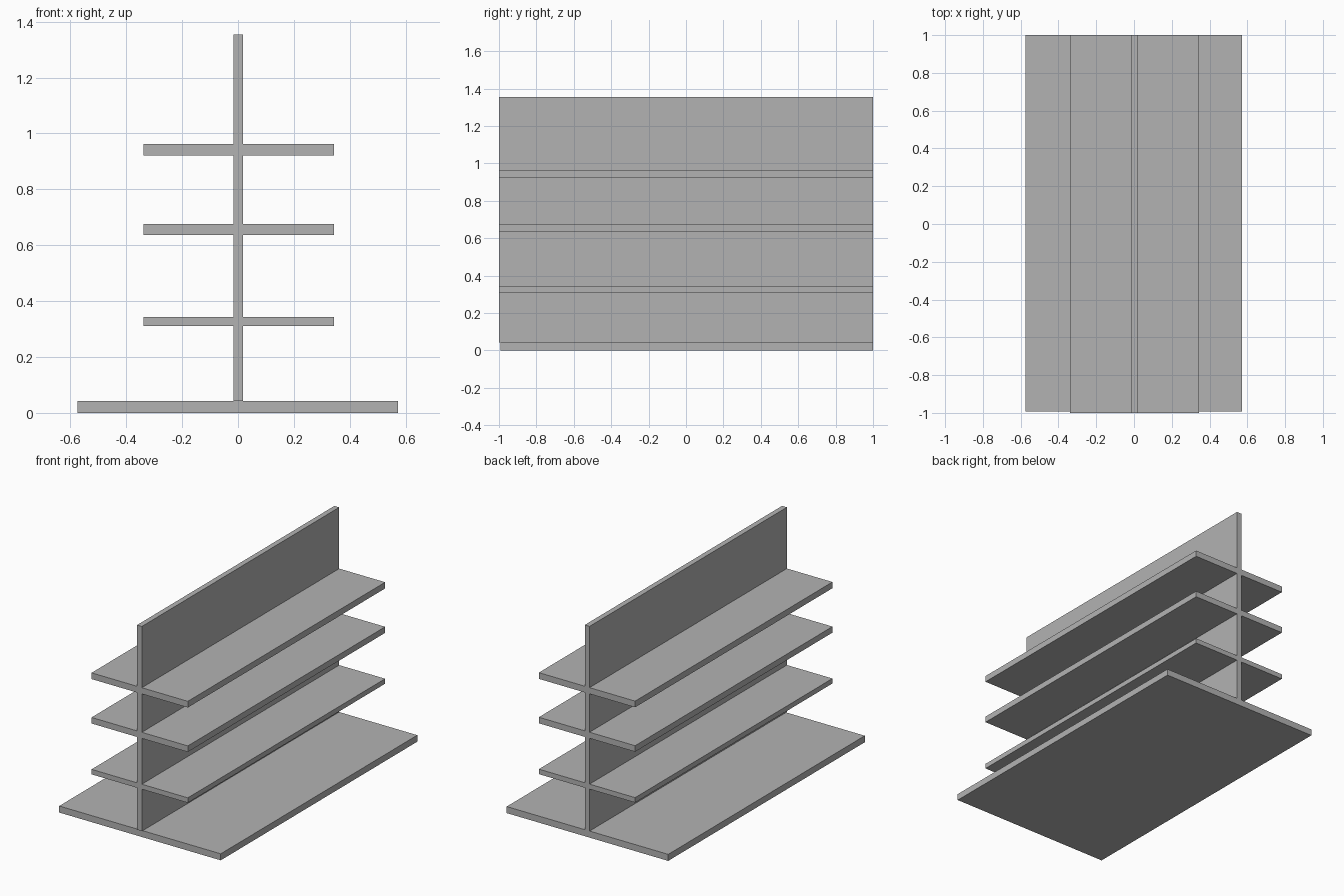
import bpy

cube = bpy.data.objects.get("Cube")
if cube:
    bpy.data.objects.remove(cube, do_unlink=True)

# One flat grey for the whole stand
grey = bpy.data.materials.new("plain_grey")
grey.use_nodes = True
colour = (0.45, 0.45, 0.45, 1)
grey.diffuse_color = colour
grey.node_tree.nodes["Principled BSDF"].inputs["Base Color"].default_value = colour


def box(name, x, y, z):
    """Flat-sided board spanning the given (low, high) ranges."""
    spans = (x, y, z)
    bpy.ops.mesh.primitive_cube_add(size=1, location=[sum(s) / 2 for s in spans])
    ob = bpy.context.object
    ob.name = name
    ob.scale = [s[1] - s[0] for s in spans]
    bpy.ops.object.transform_apply(location=False, rotation=False, scale=True)
    ob.data.materials.append(grey)
    return ob


FULL = (-1, 1)
PANEL = (-0.016, 0.018)
BASE_TOP = 0.042

# Base board and upright centre panel
box("base_board", (-0.574, 0.572), (-0.992, 1), (0, BASE_TOP))
box("centre_panel", PANEL, FULL, (BASE_TOP, 1.355))

# Three tiers of shelves, butted against both sides of the panel
tiers = {"lower": (0.311, 0.343), "middle": (0.637, 0.676), "upper": (0.922, 0.962)}
for tier, z in tiers.items():
    box(tier + "_shelf_right", (-0.339, PANEL[0]), FULL, z)
    box(tier + "_shelf_left", (PANEL[1], 0.344), FULL, z)
